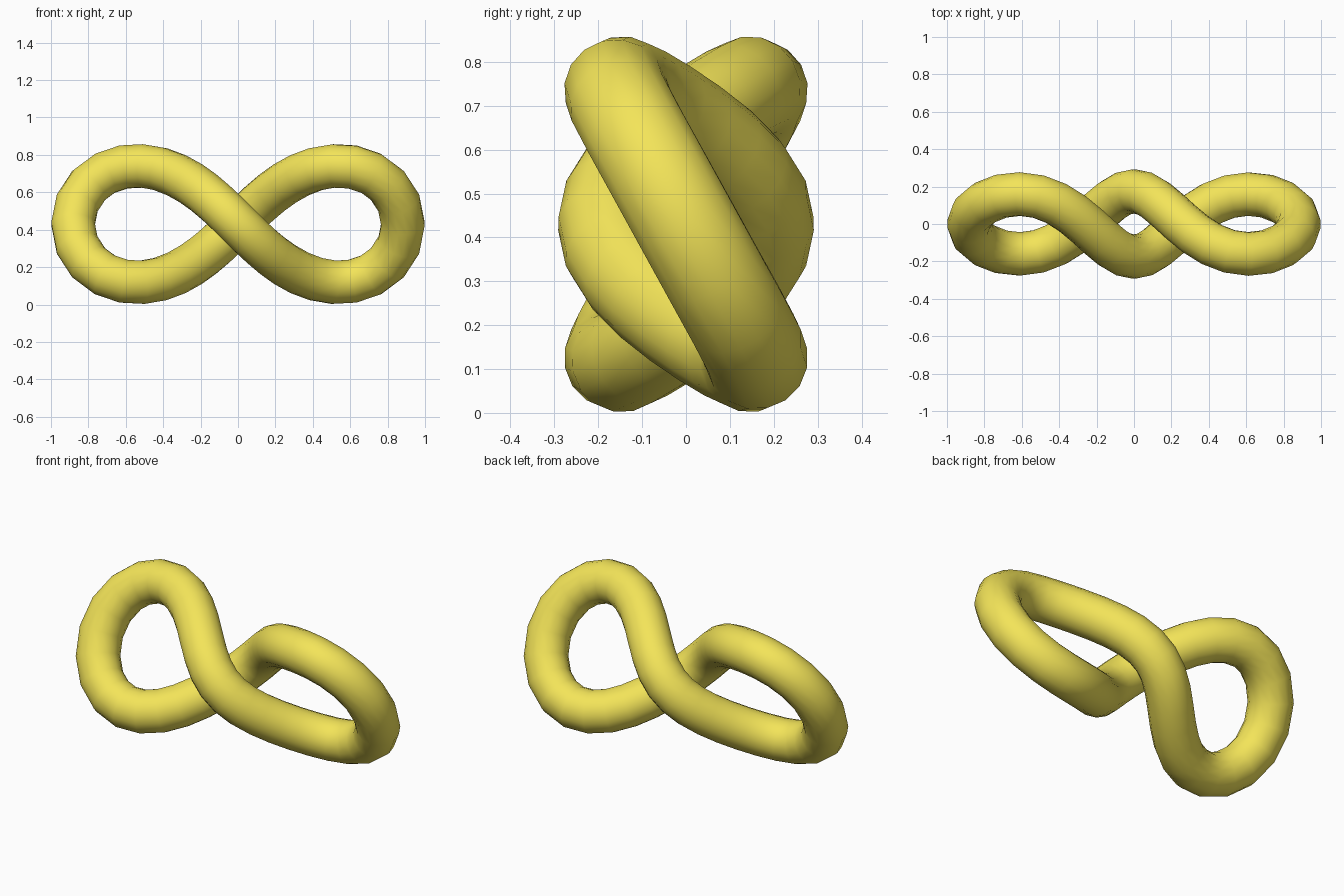
import bpy
from math import sin, cos, pi

if "Cube" in bpy.data.objects:
    bpy.data.objects.remove(bpy.data.objects["Cube"])

RADIUS = 0.118     # tube radius
HALF = 0.882       # half width of the centre line
HEIGHT = 0.43      # height of the crossing
STEPS = 48


def centre_line(t):
    # figure eight (lemniscate) whose strands weave front to back
    d = 1 + sin(t) ** 2
    x = HALF * cos(t) / d
    z = HEIGHT + HALF * sin(t) * cos(t) / d
    y = 0.01 * sin(t) - 0.165 * sin(3 * t)
    return (x, y, z, 1)


# closed path with a round profile
curve = bpy.data.curves.new("loop_path", "CURVE")
curve.dimensions = "3D"
curve.bevel_depth = RADIUS
curve.bevel_resolution = 6
curve.twist_mode = "MINIMUM"
spline = curve.splines.new("POLY")
spline.points.add(STEPS - 1)
for i, p in enumerate(spline.points):
    p.co = centre_line(2 * pi * i / STEPS)
spline.use_cyclic_u = True
spline.use_smooth = True

# turn the path into a smooth mesh tube
path = bpy.data.objects.new("loop_path", curve)
bpy.context.collection.objects.link(path)
bpy.context.view_layer.update()
graph = bpy.context.evaluated_depsgraph_get()
mesh = bpy.data.meshes.new_from_object(path.evaluated_get(graph))
bpy.data.objects.remove(path)
tube = bpy.data.objects.new("figure_eight_tube", mesh)
bpy.context.collection.objects.link(tube)
for f in mesh.polygons:
    f.use_smooth = True

# yellow material
mat = bpy.data.materials.new("yellow")
mat.diffuse_color = (0.9, 0.78, 0.1, 1)
mat.use_nodes = True
mat.node_tree.nodes["Principled BSDF"].inputs["Base Color"].default_value = mat.diffuse_color
mesh.materials.clear()
mesh.materials.append(mat)
